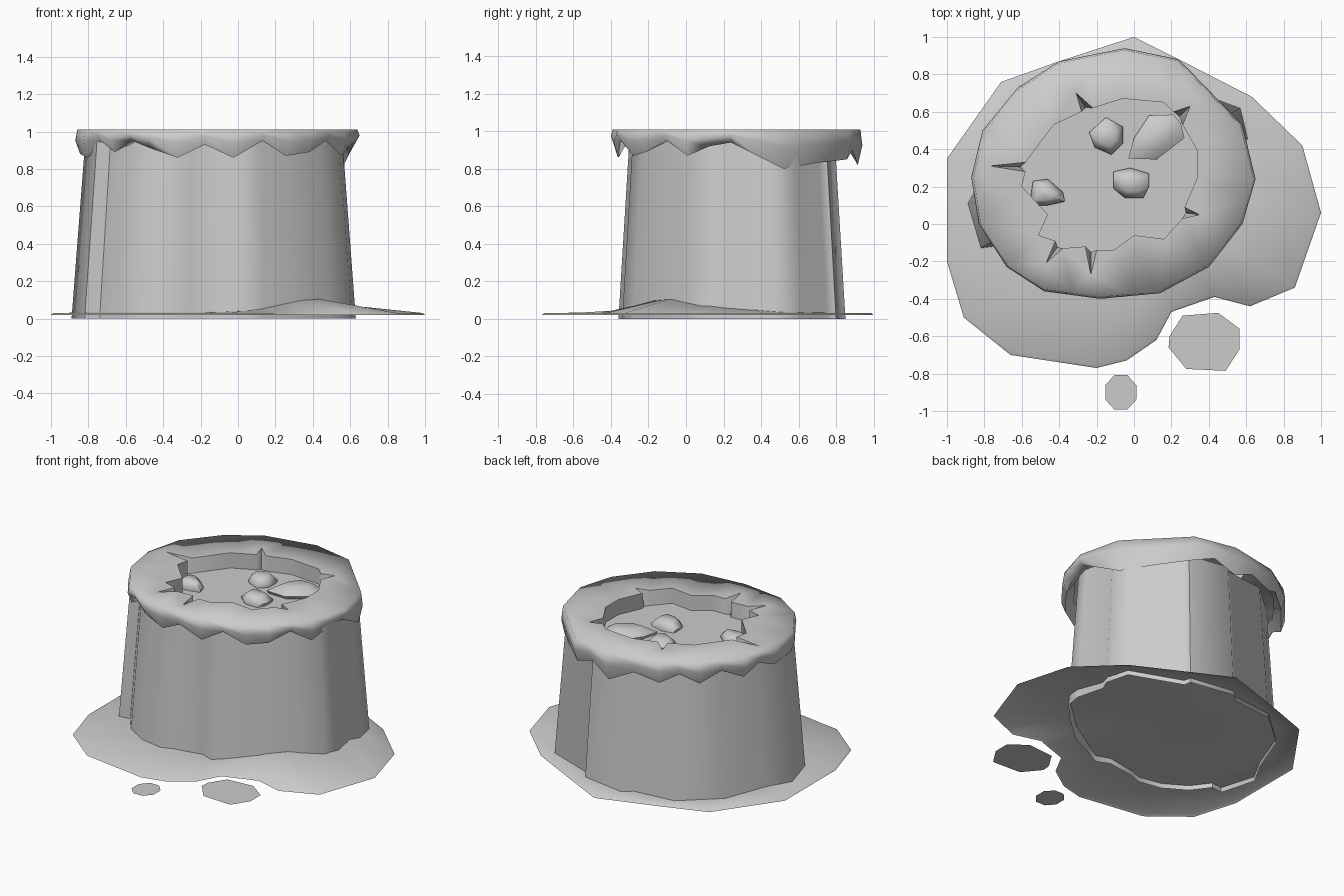
import bpy, bmesh, math

if "Cube" in bpy.data.objects:
    bpy.data.objects.remove(bpy.data.objects["Cube"])

CX, CY = -0.12, 0.25   # shared centre of cake and icing


def finish(bm, name, smooth=None, sheet=False):
    bmesh.ops.recalc_face_normals(bm, faces=bm.faces[:])
    if sheet:            # open sheets must face upward
        for f in bm.faces:
            f.normal_update()
        if sum(f.normal.z for f in bm.faces) < 0:
            bmesh.ops.reverse_faces(bm, faces=bm.faces[:])
    me = bpy.data.meshes.new(name)
    bm.to_mesh(me)
    bm.free()
    ob = bpy.data.objects.new(name, me)
    bpy.context.collection.objects.link(ob)
    if smooth:
        bpy.ops.object.select_all(action='DESELECT')
        ob.select_set(True)
        bpy.context.view_layer.objects.active = ob
        bpy.ops.object.shade_smooth_by_angle(angle=math.radians(smooth), keep_sharp_edges=True)
    return ob


def ring(bm, pts, z, s=1.0):
    """Outline scaled about the cake centre; z is a number or one value per point."""
    zs = z if isinstance(z, list) else [z] * len(pts)
    return [bm.verts.new((CX + (x - CX) * s, CY + (y - CY) * s, h))
            for (x, y), h in zip(pts, zs)]


def bridge(bm, a, b):
    n = len(a)
    for i in range(n):
        bm.faces.new((a[i], a[(i + 1) % n], b[(i + 1) % n], b[i]))


# Tapered, stepped cake wall, open underneath
wall = [(.61, .09), (.63, .2), (.58, .39), (.61, .46), (.57, .62), (.22, .75),
        (.21, .8), (-.1, .85), (-.16, .8), (-.45, .77), (-.69, .56), (-.8, .27),
        (-.89, .11), (-.82, -.13), (-.74, -.12), (-.65, -.24), (-.5, -.33), (-.34, -.36),
        (-.26, -.33), (-.06, -.3), (.03, -.34), (.14, -.28), (.31, -.2), (.5, -.03)]
bm = bmesh.new()
bridge(bm, ring(bm, wall, 0), ring(bm, wall, .95, .905))
finish(bm, "cake_wall", 60)

# Icing: corner outline with midpoints, zigzag drip heights
corners = [(.65, .24), (.58, .53), (.24, .88), (-.05, .94), (-.4, .87), (-.62, .73),
           (-.81, .5), (-.87, .25), (-.83, 0), (-.68, -.23), (-.48, -.36), (-.18, -.4),
           (.14, -.37), (.4, -.23), (.58, 0)]
edge = []
for i, (x, y) in enumerate(corners):
    u, v = corners[(i + 1) % len(corners)]
    edge += [(x, y), ((x + u) / 2, (y + v) / 2)]
drip = [.94, .87, .80, .83, .85, .90, .82, .90, .86, .92, .86, .93, .87, .93, .88,
        .87, .86, .95, .89, .95, .91, .86, .93, .86, .95, .87, .89, .95, .87, .92]
# Ragged hole in the icing
hole = [(.34, .25), (.27, .09), (.35, .05), (.26, .03), (.16, -.08), (0, -.06),
        (-.11, -.14), (-.2, -.14), (-.23, -.27), (-.26, -.12), (-.38, -.13),
        (-.47, -.21), (-.42, -.09), (-.51, -.06), (-.46, .05), (-.6, .2), (-.58, .28),
        (-.77, .31), (-.58, .33), (-.43, .53), (-.28, .6), (-.31, .7), (-.22, .62),
        (-.06, .67), (.16, .65), (.21, .6), (.3, .63), (.26, .53), (.34, .39)]
floor = list(hole)
for i in (2, 8, 11, 17, 21, 26):   # cracks ramp down to the hole floor
    (a, b), (c, d) = hole[i - 1], hole[i + 1]
    floor[i] = (hole[i][0] * .15 + (a + c) * .425, hole[i][1] * .15 + (b + d) * .425)
FLOOR = .905
bm = bmesh.new()
rim = ring(bm, edge, 1.01, .985)
mid = ring(bm, edge, [.45 * d + .55 * 1.01 for d in drip])
low = ring(bm, edge, drip, .965)
tuck = ring(bm, edge, .955, .89)
bridge(bm, rim, mid)
bridge(bm, mid, low)
bridge(bm, low, tuck)
lip = ring(bm, hole, 1.01)
loop_edges = [e for e in bm.edges if e.verts[0] in rim and e.verts[1] in rim]
loop_edges += [bm.edges.new((lip[i - 1], lip[i])) for i in range(len(lip))]
bmesh.ops.triangle_fill(bm, edges=loop_edges, use_beauty=True, normal=(0, 0, 1))
base = ring(bm, floor, FLOOR)
bridge(bm, lip, base)
bm.faces.new(base)
for loop in (lip, base):           # keep the hole crisp
    for i in range(len(loop)):
        bm.edges.get((loop[i - 1], loop[i])).smooth = False
finish(bm, "icing", 86)

# Chunks lying in the hole
chunks = [
    [(-.24, .49), (-.21, .41), (-.12, .37), (-.06, .43), (-.06, .52), (-.15, .57)],
    [(-.03, .35), (.12, .345), (.27, .46), (.25, .54), (.21, .585), (.08, .58), (0, .46)],
    [(-.11, .19), (-.05, .14), (.05, .14), (.08, .2), (.08, .27), (-.02, .3), (-.11, .28)],
    [(-.55, .16), (-.55, .1), (-.46, .1), (-.37, .12), (-.38, .17), (-.46, .24), (-.54, .23)]]
for k, pts in enumerate(chunks):
    n = len(pts)
    mx, my = sum(p[0] for p in pts) / n, sum(p[1] for p in pts) / n
    bm = bmesh.new()
    for z, s in ((FLOOR - .03, .8), (.925, 1), (.965, .55)):
        for x, y in pts:
            bm.verts.new((mx + (x - mx) * s, my + (y - my) * s, z))
    bmesh.ops.convex_hull(bm, input=bm.verts[:])
    bmesh.ops.dissolve_limit(bm, angle_limit=.05, verts=bm.verts[:], edges=bm.edges[:])
    finish(bm, f"chunk_{k + 1}", 62)

# Puddle: single sheet with a swell against the front right of the wall
spill = [(1, .06), (.9, .42), (.63, .68), (.24, .88), (0, 1), (-.4, .87), (-.71, .76),
         (-1, .35), (-1, -.2), (-.91, -.5), (-.66, -.7), (-.2, -.77), (-.04, -.73),
         (.12, -.62), (.2, -.47), (.43, -.39), (.62, -.44), (.86, -.34)]
inner, heights = [], []
for x, y in spill:
    a = math.atan2((y - CY) / .6, (x - CX) / .75)
    u, v = CX + .7 * math.cos(a), CY + .56 * math.sin(a)
    inner.append((u, v))
    spread = (u - .42) ** 2 / .1 + (v + .12) ** 2 / (.18 if v > -.12 else .06)
    heights.append(.032 + .073 * math.exp(-spread))
bm = bmesh.new()
bank = ring(bm, spill, .03, .985)
swell = ring(bm, inner, heights)
bridge(bm, ring(bm, spill, .02), bank)
bridge(bm, bank, swell)
hub = bm.verts.new((CX, CY, .035))
for i in range(len(swell)):
    bm.faces.new((swell[i - 1], swell[i], hub))
finish(bm, "puddle", 60, sheet=True)

# Loose flat splashes
splashes = {
    "large_splash": [(.19, -.6), (.26, -.49), (.45, -.475), (.565, -.56), (.565, -.67),
                     (.49, -.785), (.28, -.775), (.185, -.66)],
    "small_splash": [(-.07 + .09 * math.cos(a), -.9 + .1 * math.sin(a))
                     for a in [(i + .5) * math.pi / 4 for i in range(8)]]}
for name, pts in splashes.items():
    bm = bmesh.new()
    bm.faces.new(ring(bm, pts, .022))
    finish(bm, name, sheet=True)
